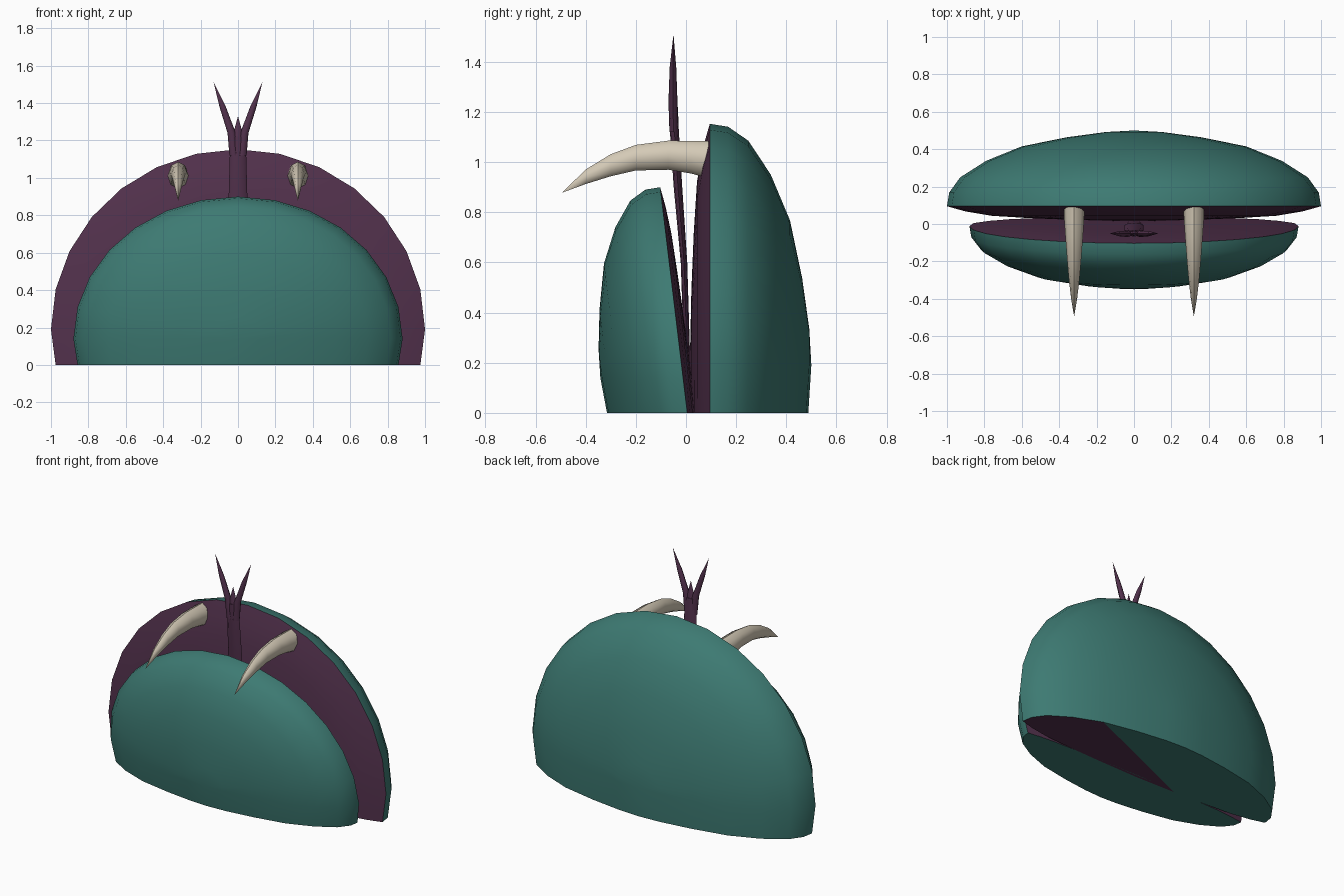
import bpy, bmesh, math

if "Cube" in bpy.data.objects:
    bpy.data.objects.remove(bpy.data.objects["Cube"])


def material(name, color):
    m = bpy.data.materials.new(name)
    m.diffuse_color = (*color, 1)
    m.use_nodes = True
    m.node_tree.nodes["Principled BSDF"].inputs["Base Color"].default_value = m.diffuse_color
    return m


GREEN = material("teal_green", (0.047, 0.195, 0.17))
PURPLE = material("dark_purple", (0.085, 0.031, 0.073))
IVORY = material("ivory", (0.66, 0.59, 0.47))

# (radius, depth) from rim to centre
DOME = [(1, 0), (.988, .18), (.93, .38), (.79, .6), (.6, .79), (.36, .91), (.15, .98), (0, 1)]
LINING = [(1, 0), (.9, .35), (.76, .64), (.55, .8), (.31, .92), (0, 1)]
SEGS = 14


def finish(bm, name, mats, angle):
    bmesh.ops.remove_doubles(bm, verts=bm.verts, dist=0.0005)
    bmesh.ops.recalc_face_normals(bm, faces=bm.faces)
    me = bpy.data.meshes.new(name)
    bm.to_mesh(me)
    bm.free()
    ob = bpy.data.objects.new(name, me)
    bpy.context.collection.objects.link(ob)
    for m in mats:
        me.materials.append(m)
    bpy.ops.object.select_all(action='DESELECT')
    ob.select_set(True)
    bpy.context.view_layer.objects.active = ob
    bpy.ops.object.shade_smooth_by_angle(angle=math.radians(angle))
    return ob


def half_dome(bm, profile, a, b, zc, rim_y, depth, mat):
    """Arched dome on short straight sides; returns its bottom edge, left to right."""
    rows = []
    for r, d in profile:
        pts = [(-.975 * a * r, 0)]
        for i in range(SEGS + 1):
            t = math.pi * (1 - i / SEGS)
            pts.append((a * r * math.cos(t), zc + b * r * math.sin(t)))
        pts.append((.975 * a * r, 0))
        rows.append([bm.verts.new((x, rim_y(z) + depth * d * (.97 if z == 0 else 1), z))
                     for x, z in pts])
    for p, q in zip(rows, rows[1:]):
        for i in range(len(p) - 1):
            bm.faces.new((p[i], p[i + 1], q[i + 1], q[i])).material_index = mat
    return [r[0] for r in rows] + [r[-1] for r in rows[-2::-1]]


def jaw(name, a, b, zc, rim_y, outer, inner, split):
    bm = bmesh.new()
    o = half_dome(bm, DOME, a, b, zc, rim_y, outer, 0)
    n = half_dome(bm, LINING, a, b, zc, rim_y, inner, 1)
    # flat underside, optionally with a lining-coloured corner
    if split:
        k, c = len(o) - 5, 4
        bm.faces.new(o[:k + 1] + n[c:0:-1])
        bm.faces.new(o[k:] + n[-2:c - 1:-1]).material_index = 1
    else:
        bm.faces.new(o + n[-2:0:-1])
    return finish(bm, name, [GREEN, PURPLE], 50)


def tube(name, rings, axis, mat, sides=8):
    """Loft ellipses (centre, half_x, half_other) lying across the given axis."""
    bm = bmesh.new()
    loops = []
    for (x, y, z), hx, h in rings:
        loop = []
        for i in range(sides):
            t = 2 * math.pi * i / sides
            u, v = hx * math.cos(t), h * math.sin(t)
            loop.append(bm.verts.new((x + u, y + v, z) if axis == 'Z' else (x + u, y, z + v)))
        loops.append(loop)
    for p, q in zip(loops, loops[1:]):
        for i in range(sides):
            j = (i + 1) % sides
            bm.faces.new((p[i], p[j], q[j], q[i]))
    bm.faces.new(loops[0])
    if rings[-1][1] > 0.001:
        bm.faces.new(loops[-1])
    return finish(bm, name, [mat], 50)


# Jaws: tall one at the back, short leaning one at the front
jaw("back_jaw", 1.0, .963, .19, lambda z: .095, .405, -.08, True)
jaw("front_jaw", .88, .76, .14, lambda z: .005 - .12 * z, -.33, .035, False)

# Curved fangs
for side, label in ((-1, "left"), (1, "right")):
    x = side * .32
    tube(label + "_fang", [((x, .09, 1.01), .056, .074), ((x, .02, 1.02), .053, .065),
                           ((x, -.07, 1.028), .047, .058), ((x, -.2, 1.018), .037, .051),
                           ((x, -.3, .988), .028, .044), ((x, -.4, .942), .016, .029),
                           ((x, -.495, .878), 0, 0)], 'Y', IVORY)
    # Forked tongue tips
    tube(label + "_tongue_tip", [((side * .022, -.05, 1.12), .024, .016),
                                 ((side * .034, -.052, 1.24), .022, .018),
                                 ((side * .082, -.052, 1.38), .017, .013),
                                 ((side * .13, -.05, 1.51), 0, 0)], 'Z', PURPLE)

# Tongue stem and the small centre point of the fork
tube("tongue_stem", [((0, .005, .2), .045, .012), ((0, -.008, .6), .05, .013),
                     ((0, -.032, .9), .05, .017), ((0, -.048, 1.15), .043, .018),
                     ((0, -.05, 1.22), .035, .018)], 'Z', PURPLE)
tube("tongue_centre", [((0, -.05, 1.18), .034, .016), ((0, -.05, 1.25), .022, .012),
                       ((0, -.05, 1.33), 0, 0)], 'Z', PURPLE)
